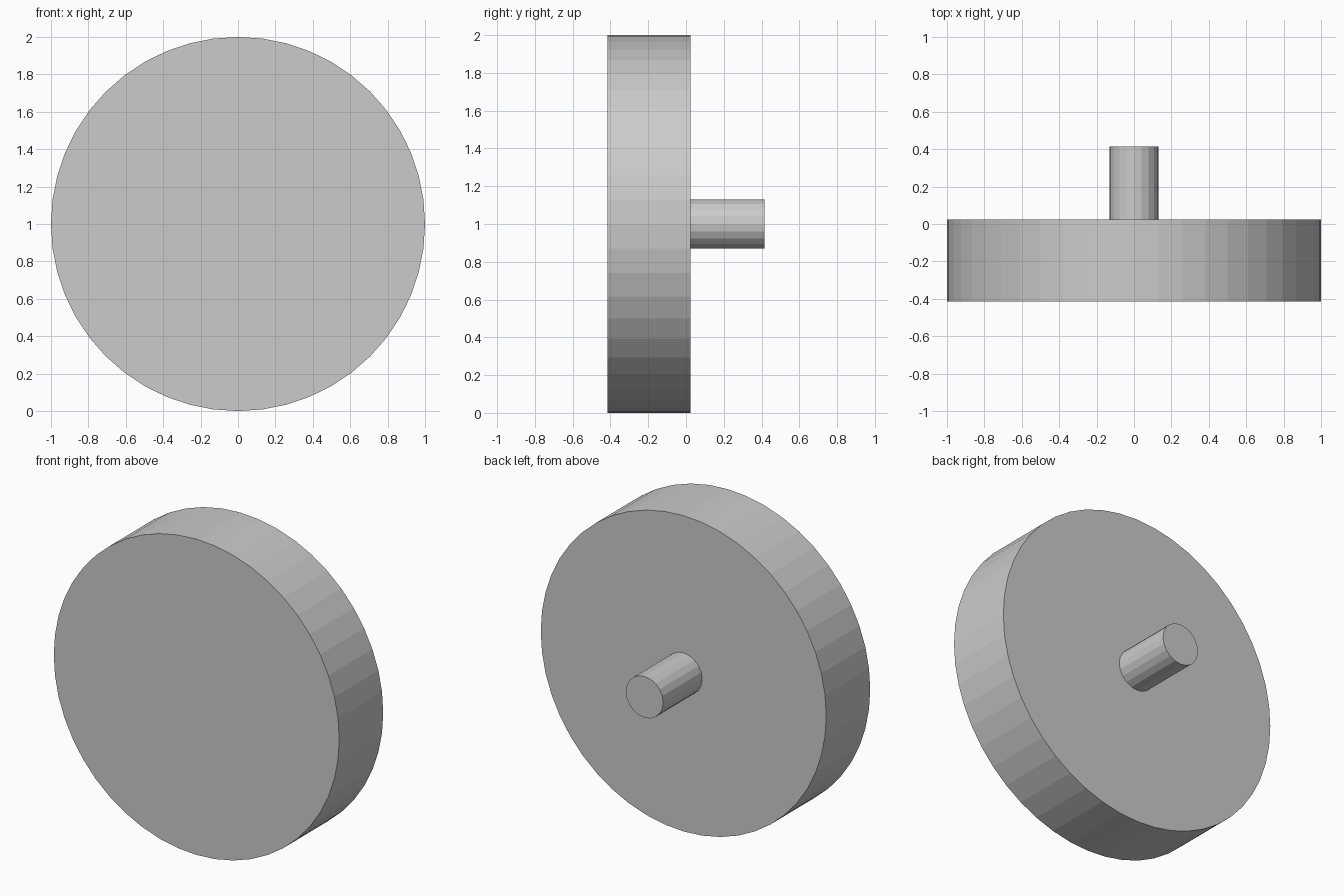
import bpy
from math import pi

if "Cube" in bpy.data.objects:
    bpy.data.objects.remove(bpy.data.objects["Cube"])


def cylinder_y(name, radius, y0, y1, sides):
    """Flat-shaded cylinder lying along the y axis at z = 1."""
    bpy.ops.mesh.primitive_cylinder_add(
        vertices=sides, radius=radius, depth=y1 - y0,
        location=(0, (y0 + y1) / 2, 1), rotation=(pi / 2, 0, 0))
    obj = bpy.context.object
    obj.name = name
    return obj


# Thick round head
cylinder_y("disc_head", 1.0, -0.415, 0.025, 48)
# Mounting pin at the back
cylinder_y("rear_pin", 0.131, 0.025, 0.415, 20)
